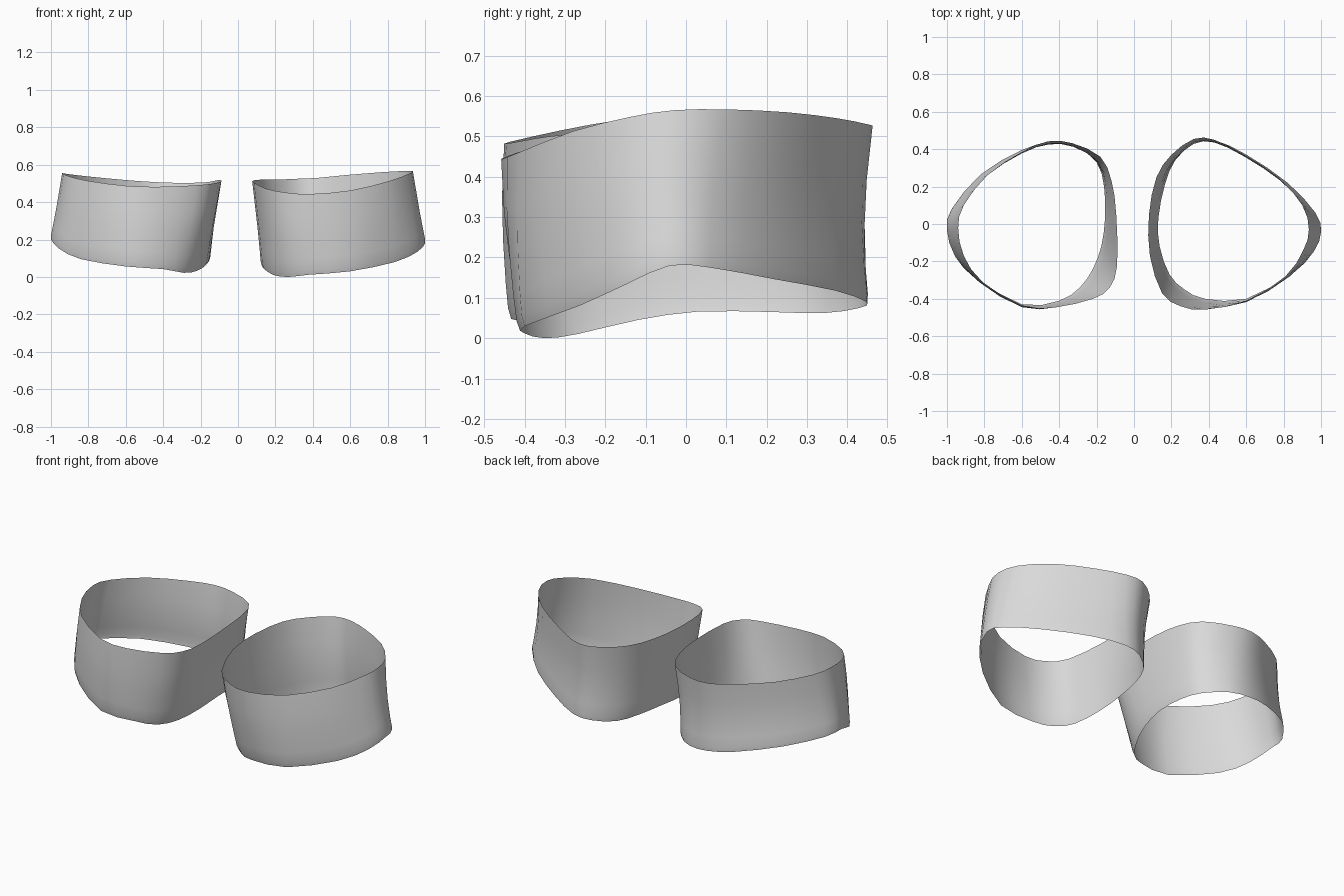
import bpy
import bmesh
from mathutils import Vector

cube = bpy.data.objects.get("Cube")
if cube:
    bpy.data.objects.remove(cube, do_unlink=True)

# One plain material for both bands
grey = bpy.data.materials.new("light grey")
grey.use_nodes = True
COLOUR = (0.7, 0.7, 0.7, 1)
grey.diffuse_color = COLOUR
grey.node_tree.nodes["Principled BSDF"].inputs["Base Color"].default_value = COLOUR

# Rim outlines, running from the outer side round the back, inner side and front
LEFT_TOP = [
    (.935, -.03, .565), (.9, .1, .567), (.77, .25, .56), (.58, .375, .545),
    (.43, .45, .53), (.32, .455, .525), (.2, .37, .52), (.12, .25, .52),
    (.08, .05, .515), (.085, -.17, .505), (.15, -.37, .472), (.25, -.44, .452),
    (.38, -.458, .443), (.6, -.41, .462), (.81, -.28, .513), (.905, -.14, .548)]
LEFT_BOTTOM = [
    (1, -.04, .18), (.97, .06, .175), (.82, .22, .146), (.6, .37, .118),
    (.43, .447, .09), (.32, .43, .075), (.22, .34, .062), (.165, .21, .065),
    (.13, .03, .066), (.137, -.12, .045), (.19, -.27, .01), (.27, -.35, 0),
    (.38, -.4, .012), (.6, -.4, .03), (.84, -.265, .08), (.96, -.145, .135)]
RIGHT_TOP = [
    (.94, -.02, .555), (.91, .1, .55), (.78, .265, .535), (.6, .385, .518),
    (.46, .442, .508), (.33, .432, .503), (.18, .36, .505), (.12, .23, .515),
    (.095, .05, .518), (.09, -.22, .51), (.13, -.34, .5), (.22, -.4, .49),
    (.42, -.445, .482), (.6, -.435, .487), (.81, -.31, .515), (.91, -.17, .54)]
RIGHT_BOTTOM = [
    (1, -.03, .2), (.975, .08, .19), (.82, .265, .16), (.6, .395, .12),
    (.45, .435, .1), (.32, .42, .09), (.2, .33, .08), (.16, .2, .085),
    (.155, .03, .085), (.175, -.12, .06), (.22, -.24, .032), (.29, -.34, .022),
    (.4, -.41, .042), (.6, -.43, .056), (.84, -.29, .095), (.955, -.17, .15)]


def smooth_loop(points, steps=2):
    """Closed Catmull-Rom curve through the points."""
    pts = [Vector(p) for p in points]
    count = len(pts)
    loop = []
    for i in range(count):
        a, b, c, d = (pts[(i + k) % count] for k in (-1, 0, 1, 2))
        for s in range(steps):
            t = s / steps
            loop.append(b + (c - a) * t / 2
                        + (a * 2 - b * 5 + c * 4 - d) * t * t / 2
                        + (b * 3 - a - c * 3 + d) * t ** 3 / 2)
    return loop


def make_band(name, top_points, bottom_points, side):
    """Open sheet lofted from the bottom rim to the top rim."""
    top, bottom = smooth_loop(top_points), smooth_loop(bottom_points)
    centre = sum(bottom, Vector()) / len(bottom)
    bm = bmesh.new()
    rows = []
    # The wall bows forward at mid height; its lower edge curls slightly inward
    for height, swell in ((0, 0), (.06, .004), (.2, .002), (.45, 0), (.7, 0), (1, 0)):
        row = []
        for low, high in zip(bottom, top):
            point = low.lerp(high, height)
            outward = point - centre
            outward.z = 0
            point += outward.normalized() * swell
            point.y -= .05 * height * (1 - height)
            point.x *= side
            row.append(bm.verts.new(point))
        rows.append(row)
    for lower, upper in zip(rows, rows[1:]):
        for i in range(len(lower)):
            j = (i + 1) % len(lower)
            face = [lower[i], lower[j], upper[j], upper[i]]
            bm.faces.new(face if side > 0 else face[::-1])
    mesh = bpy.data.meshes.new(name)
    bm.to_mesh(mesh)
    bm.free()
    mesh.materials.append(grey)
    mesh.shade_smooth()
    band = bpy.data.objects.new(name, mesh)
    bpy.context.collection.objects.link(band)
    return band


make_band("left_band", LEFT_TOP, LEFT_BOTTOM, 1)
make_band("right_band", RIGHT_TOP, RIGHT_BOTTOM, -1)
